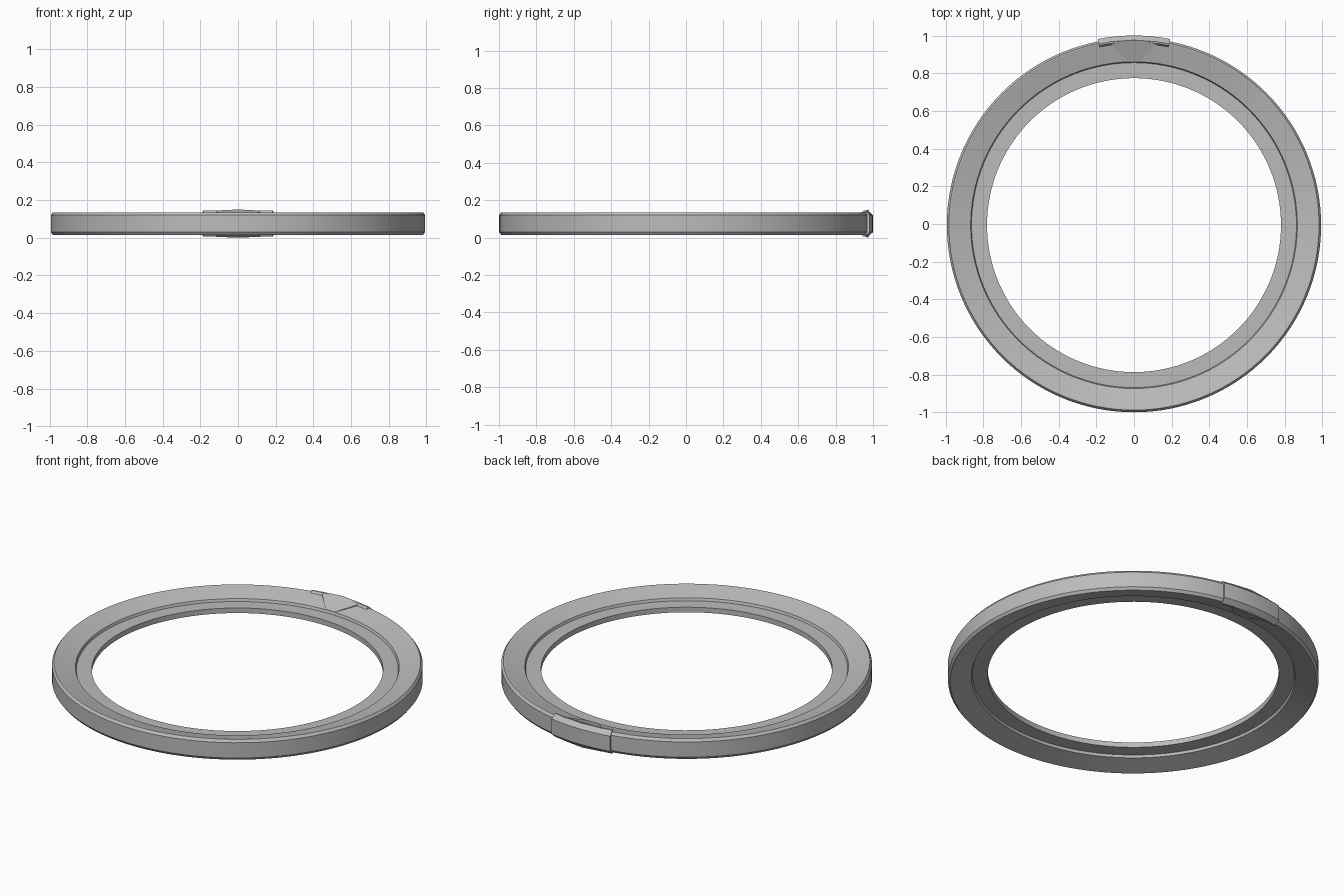
import bpy, bmesh, math

if "Cube" in bpy.data.objects:
    bpy.data.objects.remove(bpy.data.objects["Cube"])

grey = bpy.data.materials.new("plain_grey")
grey.diffuse_color = (0.5, 0.5, 0.5, 1)
grey.use_nodes = True
grey.node_tree.nodes["Principled BSDF"].inputs["Base Color"].default_value = grey.diffuse_color

CY = -0.006      # ring centre in y
MID = 0.075      # mirror height of the section


def finish(name, bm):
    bmesh.ops.recalc_face_normals(bm, faces=bm.faces)
    me = bpy.data.meshes.new(name)
    bm.to_mesh(me)
    bm.free()
    me.materials.append(grey)
    ob = bpy.data.objects.new(name, me)
    bpy.context.collection.objects.link(ob)
    bpy.ops.object.select_all(action='DESELECT')
    ob.select_set(True)
    bpy.context.view_layer.objects.active = ob
    bpy.ops.object.shade_smooth_by_angle(angle=math.radians(12))
    return ob


def mirrored(half):
    """Closed section from its upper half (radius, height above the middle)."""
    return [(r, MID + h) for r, h in half] + [(r, MID - h) for r, h in reversed(half)]


def sweep(name, section, a0, a1, steps):
    """Sweep a section about the ring axis; a full turn closes on itself."""
    bm = bmesh.new()
    full = abs(a1 - a0 - math.tau) < 1e-6
    rings = []
    for i in range(steps if full else steps + 1):
        a = a0 + (a1 - a0) * i / steps
        rings.append([bm.verts.new((r * math.cos(a), CY + r * math.sin(a), z))
                      for r, z in section])
    n = len(section)
    for i in range(steps):
        p, q = rings[i], rings[(i + 1) % len(rings)]
        for j in range(n):
            k = (j + 1) % n
            bm.faces.new((p[j], p[k], q[k], q[j]))
    if not full:
        bm.faces.new(rings[0])
        bm.faces.new(rings[-1])
    return finish(name, bm)


# Main ring: chamfered rim, sloping faces, thin inner lip
sweep("ring", mirrored([(0.78, 0.015), (0.862, 0.015), (0.867, 0.030),
                        (0.976, 0.060), (0.982, 0.060), (0.993, 0.045)]),
      0, math.tau, 128)

# Raised clasp band at the back, wrapping the rim
half_angle = math.asin(0.19 / 1.0)
sweep("clasp_band", mirrored([(0.955, 0.045), (0.972, 0.069), (0.980, 0.069),
                              (1.006, 0.045)]),
      math.pi / 2 - half_angle, math.pi / 2 + half_angle, 10)

# Tapered wedge on the slope, above and below
for name, s in (("upper_wedge", 1), ("lower_wedge", -1)):
    bm = bmesh.new()
    outline = [(-0.13, 0.967, 0.069), (0, 0.976, 0.075), (0.13, 0.967, 0.069),
               (0.03, 0.862, 0.032), (-0.03, 0.862, 0.032)]
    top = [bm.verts.new((x, y, MID + s * h)) for x, y, h in outline]
    base = [bm.verts.new((x, y, MID + s * 0.018)) for x, y, h in outline]
    bm.faces.new(top)
    bm.faces.new(base)
    for i in range(5):
        j = (i + 1) % 5
        bm.faces.new((top[i], top[j], base[j], base[i]))
    finish(name, bm)
